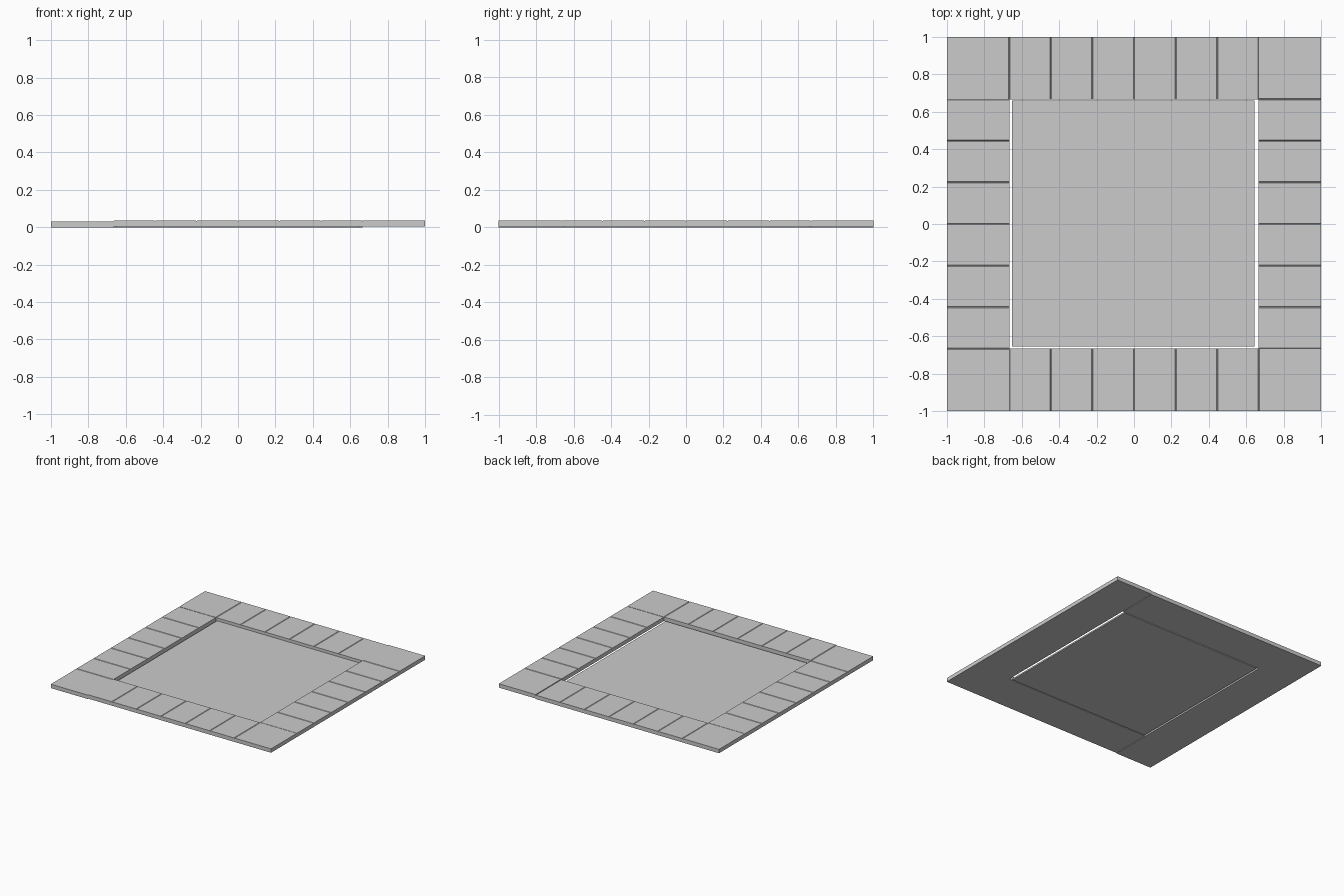
import bpy, bmesh
from math import pi
from mathutils import Matrix

if "Cube" in bpy.data.objects:
    bpy.data.objects.remove(bpy.data.objects["Cube"])

INNER = 2 / 3        # inner edge of the border
TILE = 2 / 9         # width of one border tile
THICK = 0.032        # thickness of the border
GROOVE_W, GROOVE_D = 0.004, 0.004


def finish(name, bm):
    bmesh.ops.recalc_face_normals(bm, faces=bm.faces)
    mesh = bpy.data.meshes.new(name)
    bm.to_mesh(mesh)
    bm.free()
    obj = bpy.data.objects.new(name, mesh)
    bpy.context.collection.objects.link(obj)
    return obj


def border_strip(name, turn, lift):
    """Six tiles plus one corner square, separated by V grooves on top."""
    profile = [(1, 0), (-INNER, 0), (-INNER, THICK - GROOVE_D),
               (-INNER + GROOVE_W, THICK)]
    for i in range(1, 7):
        x = -INNER + i * TILE
        profile += [(x - GROOVE_W, THICK), (x, THICK - GROOVE_D), (x + GROOVE_W, THICK)]
    profile.append((1, THICK))
    bm = bmesh.new()
    face = bm.faces.new([bm.verts.new((x, -1, z)) for x, z in profile])
    out = bmesh.ops.extrude_face_region(bm, geom=[face], use_keep_orig=True)
    moved = [g for g in out["geom"] if isinstance(g, bmesh.types.BMVert)]
    bmesh.ops.translate(bm, verts=moved, vec=(0, 1 - INNER, 0))
    bm.transform(Matrix.Translation((0, 0, lift)) @ Matrix.Rotation(turn * pi / 2, 4, "Z"))
    return finish(name, bm)


# Four border strips in a pinwheel; front and right sit slightly higher
border_strip("front_strip", 0, 0.004)
border_strip("right_strip", 1, 0.004)
border_strip("back_strip", 2, 0)
border_strip("left_strip", 3, 0)

# Thin recessed centre panel
bm = bmesh.new()
bmesh.ops.create_cube(bm, size=1, matrix=Matrix.Translation((-0.004, 0.002, 0.006))
                      @ Matrix.Diagonal((1.296, 1.314, 0.012, 1)))
finish("centre_panel", bm)
